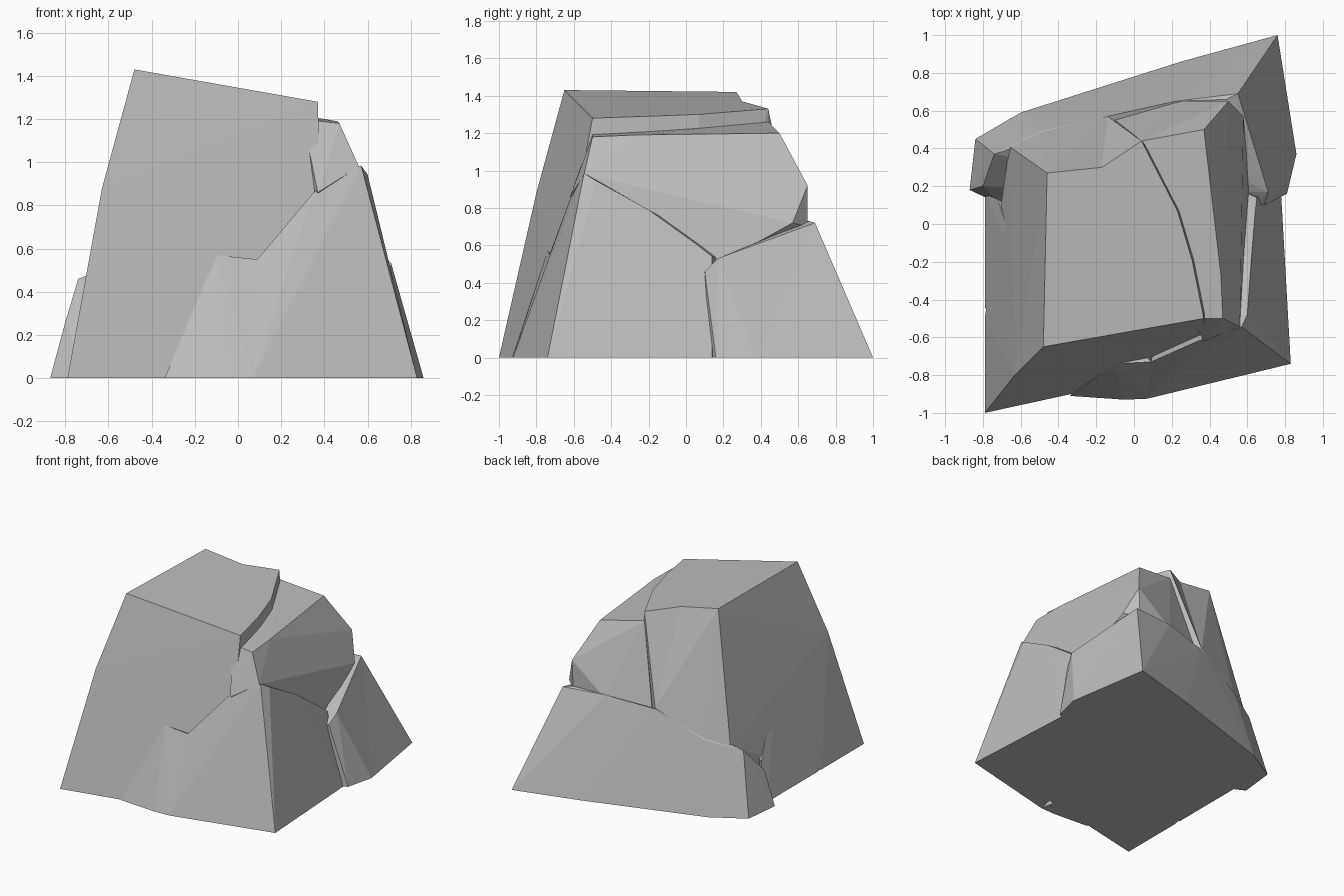
import bpy
import bmesh
from mathutils import Vector
from mathutils.geometry import intersect_point_line

# Remove the default cube only
default_cube = bpy.data.objects.get("Cube")
if default_cube:
    bpy.data.objects.remove(default_cube, do_unlink=True)

# Single stone colour
stone = bpy.data.materials.new("stone_grey")
stone.use_nodes = True
stone_colour = (0.51, 0.51, 0.51, 1.0)
stone.diffuse_color = stone_colour
shader = stone.node_tree.nodes["Principled BSDF"]
shader.inputs["Base Color"].default_value = stone_colour
shader.inputs["Roughness"].default_value = 0.9


def distance_to_edge(point, edge):
    a, b = (v.co for v in edge.verts)
    nearest, t = intersect_point_line(point, a, b)
    return (a.lerp(b, min(max(t, 0), 1)) - point).length


def rock_chunk(name, foot, corners, chips=()):
    """Convex, flat-faced chunk: a footprint on the ground plus raised corners.
    Each chip splits the nearest edge and pulls it in to that point."""
    bm = bmesh.new()
    for x, y in foot:
        bm.verts.new((x, y, 0))
    for corner in corners:
        bm.verts.new(corner)
    hull = bmesh.ops.convex_hull(bm, input=bm.verts[:])
    spare = {g for key in ("geom_interior", "geom_unused") for g in hull[key]
             if isinstance(g, bmesh.types.BMVert)}
    bmesh.ops.delete(bm, geom=list(spare), context="VERTS")
    # Merge nearly coplanar triangles into broad facets
    bmesh.ops.dissolve_limit(bm, angle_limit=0.03, verts=bm.verts[:], edges=bm.edges[:])
    for chip in map(Vector, chips):
        edge = min(bm.edges, key=lambda e: distance_to_edge(chip, e))
        new_edge, vert = bmesh.utils.edge_split(edge, edge.verts[0], 0.5)
        vert.co = chip
    bmesh.ops.triangulate(bm, faces=bm.faces[:])
    bmesh.ops.recalc_face_normals(bm, faces=bm.faces[:])
    mesh = bpy.data.meshes.new(name)
    bm.to_mesh(mesh)
    bm.free()
    mesh.materials.append(stone)
    chunk = bpy.data.objects.new(name, mesh)
    bpy.context.collection.objects.link(chunk)
    return chunk


# Tall main mass with the sloping summit, chipped along its back rim
rock_chunk(
    "main_mass",
    foot=[(-.79, -1), (-.79, -.5), (-.66, .2), (.4, -.74), (.4, 0), (.1, .4)],
    corners=[
        # summit outline
        (-.48, -.65, 1.43), (.37, -.5, 1.28), (.31, -.2, 1.29), (.23, .07, 1.3),
        (.04, .44, 1.33), (-.46, .27, 1.42),
        # flanks
        (-.63, -.8, .88), (.35, -.59, .86), (.09, -.71, .55),
        (-.14, .57, .7), (-.5, .49, .5), (-.66, .41, .47),
    ],
    chips=[(-.17, .3, 1.37)])

# Shoulder stepping down beside the summit
rock_chunk(
    "upper_shoulder",
    foot=[],
    corners=[
        (.04, .44, 1.26), (.37, .5, 1.2), (.47, -.5, 1.18), (.3, -.5, 1.2),
        (.46, -.27, 1.19), (.5, .65, .92), (.56, -.545, .98), (.37, -.62, .86),
        (.58, .57, .72), (.61, .17, .5), (.49, .65, .7), (.22, .65, .7),
        (-.1, .55, .68),
    ])

# Lower slab at the front corner, under the diagonal crack
rock_chunk(
    "lower_slab",
    foot=[(.07, -.925), (.83, -.74), (.78, .14), (.3, .3)],
    corners=[
        (.09, -.73, .55), (.35, -.615, .86), (.57, -.545, .985), (.6, -.48, .945),
        (.62, -.2, .79), (.64, .05, .61), (.65, .14, .54), (.3, .3, .5),
    ])

# Long slab wrapping the back, with a lip jutting past the front slab
rock_chunk(
    "back_slab",
    foot=[(.76, 1), (.86, .37), (.81, .16), (.74, .13), (.25, .86),
          (-.6, .59), (-.84, .45), (-.87, .18), (-.7, .1)],
    corners=[
        (.55, .69, .72), (.49, .66, .73), (.22, .65, .73), (-.14, .57, .69),
        (-.5, .49, .52), (-.74, .37, .46), (-.8, .2, .26),
        (.61, .17, .52), (.71, .17, .53), (.64, .1, .46), (.69, .1, .46),
    ])

# Small broken wedges at the foot of the front and side faces
rock_chunk(
    "front_wedge",
    foot=[(-.34, -.91), (-.05, -.93), (.07, -.925), (0, -.6)],
    corners=[(-.1, -.74, .57), (.09, -.73, .55), (0, -.6, .5)])
rock_chunk(
    "side_wedge",
    foot=[(-.79, -.45), (-.79, .16), (-.5, 0)],
    corners=[(-.61, -.22, .76), (-.72, .13, .27), (-.5, 0, .5)])
